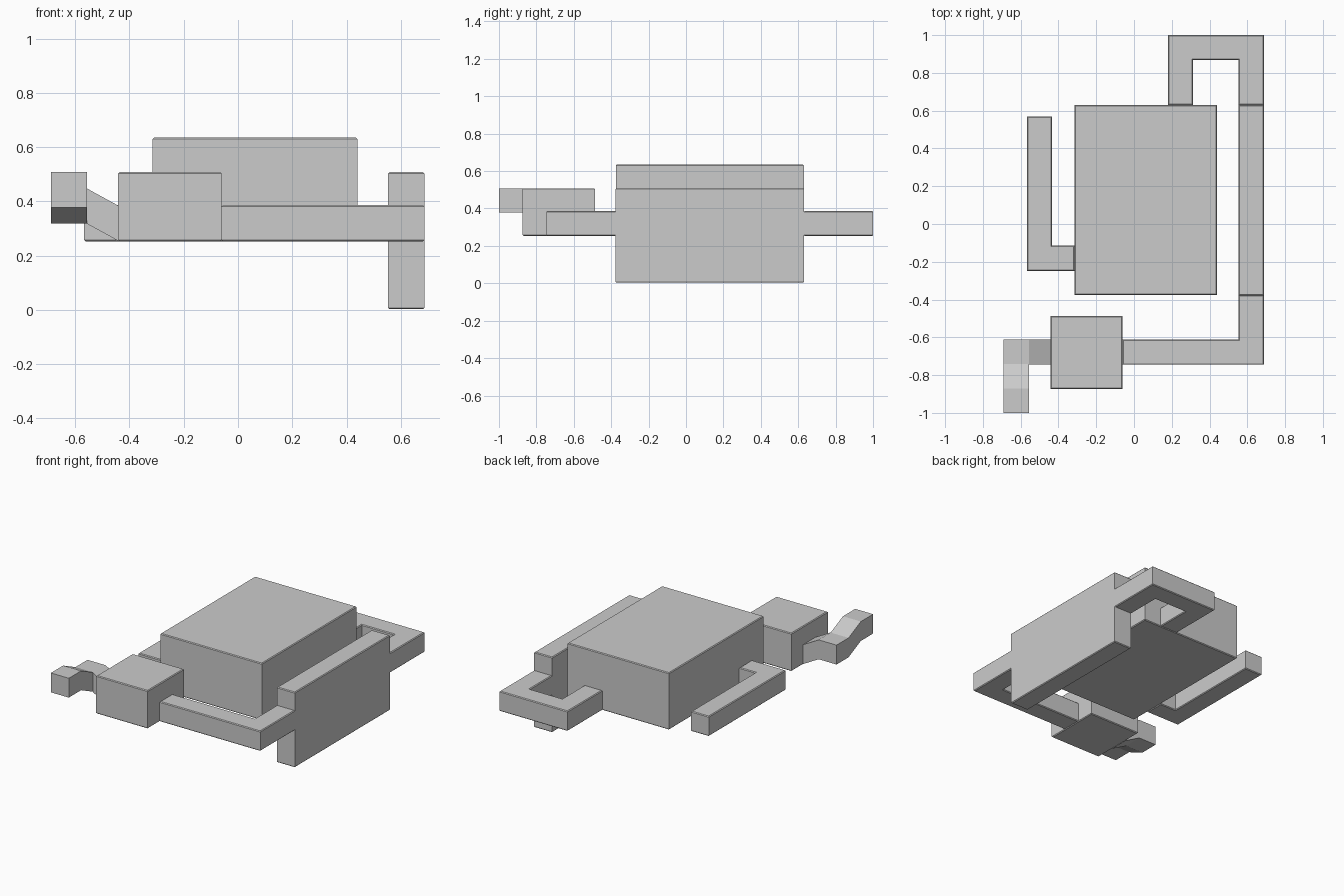
import bpy, bmesh

if "Cube" in bpy.data.objects:
    bpy.data.objects.remove(bpy.data.objects["Cube"])

CHAMFER = 0.005


def prism(name, pts, axis, lo, hi, chamfer=True):
    """Extrude a 2D outline along an axis; outline is (x,y), (x,z) or (y,z)."""
    place = {"z": lambda a, b, c: (a, b, c),
             "y": lambda a, b, c: (a, c, b),
             "x": lambda a, b, c: (c, a, b)}[axis]
    bm = bmesh.new()
    ends = [[bm.verts.new(place(a, b, c)) for a, b in pts] for c in (lo, hi)]
    n = len(pts)
    bm.faces.new(ends[0])
    bm.faces.new(ends[1])
    for i in range(n):
        j = (i + 1) % n
        bm.faces.new((ends[0][i], ends[0][j], ends[1][j], ends[1][i]))
    bmesh.ops.recalc_face_normals(bm, faces=bm.faces)
    if chamfer:
        # Fine chamfer on the rims only, upright corners stay crisp
        rims = [e for e in bm.edges
                if abs(e.verts[0].co.z - e.verts[1].co.z) < 1e-5]
        bmesh.ops.bevel(bm, geom=rims, offset=CHAMFER, segments=1,
                        affect='EDGES')
    mesh = bpy.data.meshes.new(name)
    bm.to_mesh(mesh)
    bm.free()
    obj = bpy.data.objects.new(name, mesh)
    bpy.context.collection.objects.link(obj)
    return obj


def box(name, x0, x1, y0, y1, z0, z1):
    return prism(name, [(x0, y0), (x1, y0), (x1, y1), (x0, y1)], "z", z0, z1)


# Main blocks
box("body", -0.315, 0.44, -0.375, 0.63, 0.253, 0.635)
box("side_plate", 0.553, 0.687, -0.378, 0.63, 0.003, 0.508)
box("front_block", -0.442, -0.06, -0.873, -0.487, 0.253, 0.508)

# Connecting bars, all at the same height
bars = {
    "front_bar": [(0.553, -0.375), (0.687, -0.375), (0.687, -0.745),
                  (-0.06, -0.745), (-0.06, -0.612), (0.553, -0.612)],
    "back_bar": [(0.687, 0.63), (0.687, 1.0), (0.18, 1.0), (0.18, 0.63),
                 (0.312, 0.63), (0.312, 0.868), (0.553, 0.868), (0.553, 0.63)],
    "left_arm": [(-0.315, -0.248), (-0.567, -0.248), (-0.567, 0.568),
                 (-0.435, 0.568), (-0.435, -0.115), (-0.315, -0.115)],
}
for name, outline in bars.items():
    prism(name, outline, "z", 0.253, 0.387)


def strip(points, thick=0.13):
    """Outline of a stepped strip: lower edge, then the same edge raised."""
    return points + [(a, b + thick) for a, b in reversed(points)]


# Stepped end piece: rises sideways, then rises again toward the front
prism("tip_ramp", strip([(-0.442, 0.255), (-0.557, 0.318)]),
      "y", -0.745, -0.612, False)
prism("tip", strip([(-0.612, 0.318), (-0.74, 0.318),
                    (-0.87, 0.378), (-1.0, 0.378)]),
      "x", -0.69, -0.557, False)
